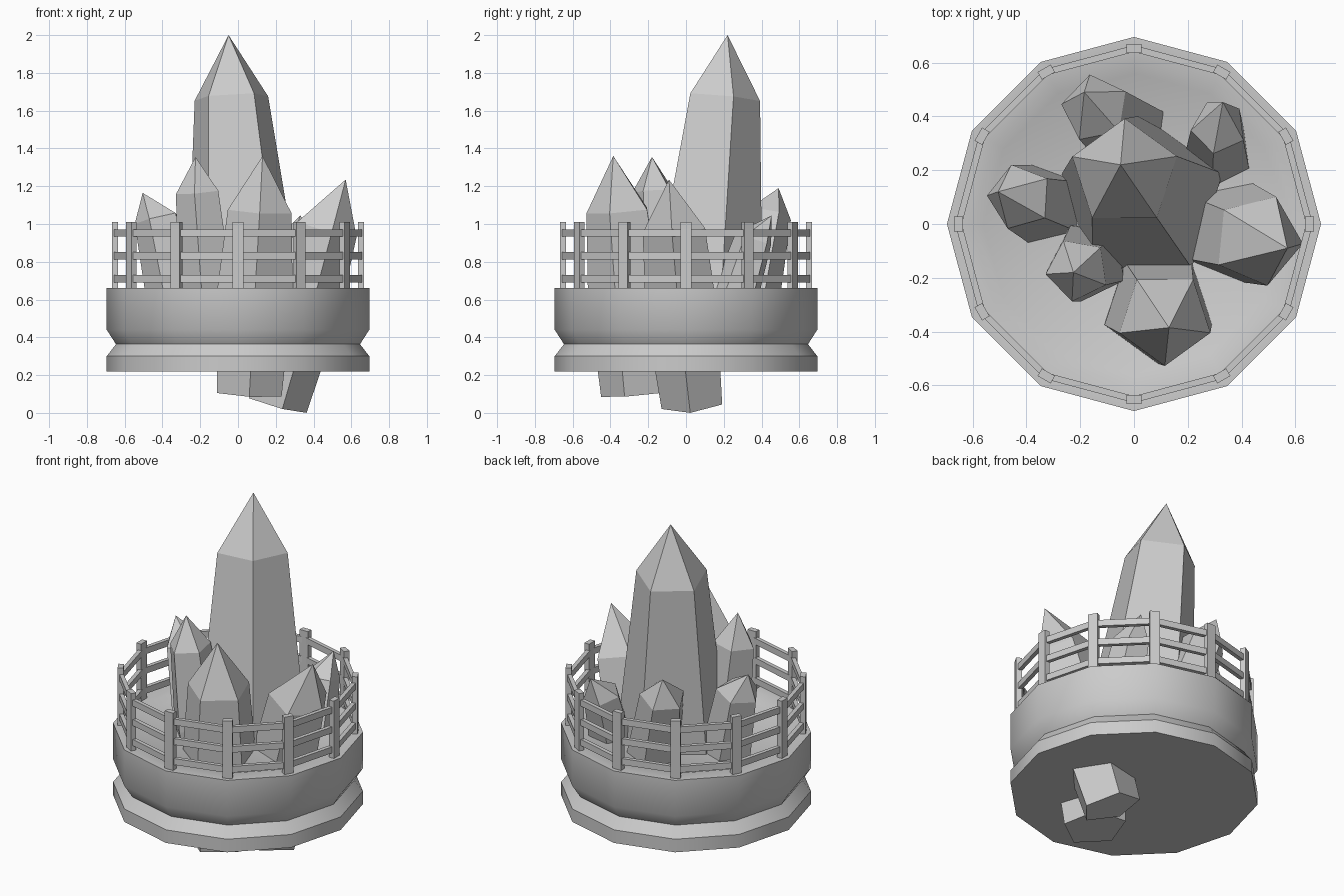
import bpy, bmesh
from math import radians, cos, sin, pi
from mathutils import Vector, Matrix

if "Cube" in bpy.data.objects:
    bpy.data.objects.remove(bpy.data.objects["Cube"])

SIDES = 12


def finish(bm, name, smooth=None):
    bmesh.ops.recalc_face_normals(bm, faces=bm.faces)
    me = bpy.data.meshes.new(name)
    bm.to_mesh(me)
    bm.free()
    if smooth:
        me.polygons.foreach_set("use_smooth", [True] * len(me.polygons))
        me.set_sharp_from_angle(angle=radians(smooth))
    ob = bpy.data.objects.new(name, me)
    bpy.context.collection.objects.link(ob)
    return ob


def loft(bm, rings):
    """Bridge successive vertex rings; a one-point ring becomes a tip."""
    rows = [[bm.verts.new(p) for p in r] for r in rings]
    for a, b in zip(rows, rows[1:]):
        n = len(a)
        for i in range(n):
            j = (i + 1) % n
            bm.faces.new((a[i], a[j], b[0]) if len(b) == 1 else (a[i], a[j], b[j], b[i]))
    for r in (rows[0], rows[-1]):
        if len(r) > 2:
            bm.faces.new(r)


def lathe(name, profile):
    bm = bmesh.new()
    loft(bm, [[(r * cos(2 * pi * i / SIDES), r * sin(2 * pi * i / SIDES), z)
               for i in range(SIDES)] for r, z in profile])
    return finish(bm, name, 35)


def crystal(name, phase, tip, *rings):
    """Five-sided crystal; rings are (x, y, z, radius) from base to shoulder."""
    lo, hi = Vector(rings[0][:3]), Vector(rings[-1][:3])
    tilt = Vector((0, 0, 1)).rotation_difference(hi - lo)
    pts = []
    for x, y, z, r in rings:
        pts.append([])
        for i in range(5):
            a = radians(phase + 72 * i)
            pts[-1].append(Vector((x, y, z)) + tilt @ Vector((r * cos(a), r * sin(a), 0)))
    bm = bmesh.new()
    loft(bm, pts + [[tip]])
    return finish(bm, name)


def box(bm, size, matrix):
    bmesh.ops.create_cube(bm, size=1, matrix=matrix @ Matrix.Diagonal((*size, 1)))


# Stone footing and deck
lathe("footing", [(0.695, 0.22), (0.695, 0.30), (0.645, 0.365)])
lathe("deck", [(0.645, 0.362), (0.695, 0.44), (0.695, 0.66), (0.60, 0.66), (0.56, 0.64)])

# Fence: posts on the corners, three rails along each side
posts, rails = bmesh.new(), bmesh.new()
R = 0.652
for i in range(SIDES):
    turn = Matrix.Rotation(2 * pi * i / SIDES, 4, 'Z')
    box(posts, (0.032, 0.056, 0.355), turn @ Matrix.Translation((R, 0, 0.833)))
    half = Matrix.Rotation(2 * pi * (i + 0.5) / SIDES, 4, 'Z')
    for z in (0.71, 0.832, 0.952):
        box(rails, (0.024, 2 * R * sin(pi / SIDES), 0.038),
            half @ Matrix.Translation((R * cos(pi / SIDES), 0, z)))
finish(posts, "fence_posts")
finish(rails, "fence_rails")

# Crystal cluster
crystal("main_crystal", -54, (-0.05, 0.22, 2.0),
        (0.04, 0.07, 0.4, 0.28), (0.03, 0.09, 0.65, 0.315), (-0.035, 0.188, 1.67, 0.205))
crystal("front_crystal", -90, (0.13, -0.385, 1.36),
        (0.06, -0.27, 0.1, 0.18), (0.09, -0.31, 0.65, 0.21), (0.115, -0.35, 1.07, 0.178))
crystal("front_left_crystal", -100, (-0.225, -0.18, 1.355),
        (-0.14, -0.12, 0.4, 0.13), (-0.17, -0.14, 0.7, 0.15), (-0.21, -0.17, 1.17, 0.12))
crystal("right_crystal", -5, (0.57, -0.09, 1.235),
        (0.2, 0.035, 0.047, 0.17), (0.34, -0.02, 0.55, 0.2), (0.46, -0.06, 0.98, 0.175))
crystal("left_crystal", 105, (-0.505, 0.12, 1.165),
        (-0.26, 0.05, 0.35, 0.14), (-0.33, 0.07, 0.6, 0.155), (-0.425, 0.1, 1.03, 0.125))
crystal("back_left_crystal", 100, (-0.185, 0.49, 1.19),
        (0.02, 0.29, 0.35, 0.14), (-0.03, 0.34, 0.62, 0.16), (-0.145, 0.43, 1.05, 0.13))
crystal("back_right_crystal", 115, (0.33, 0.453, 1.045),
        (0.31, 0.18, 0.35, 0.12), (0.315, 0.26, 0.6, 0.13), (0.315, 0.36, 0.92, 0.105))
